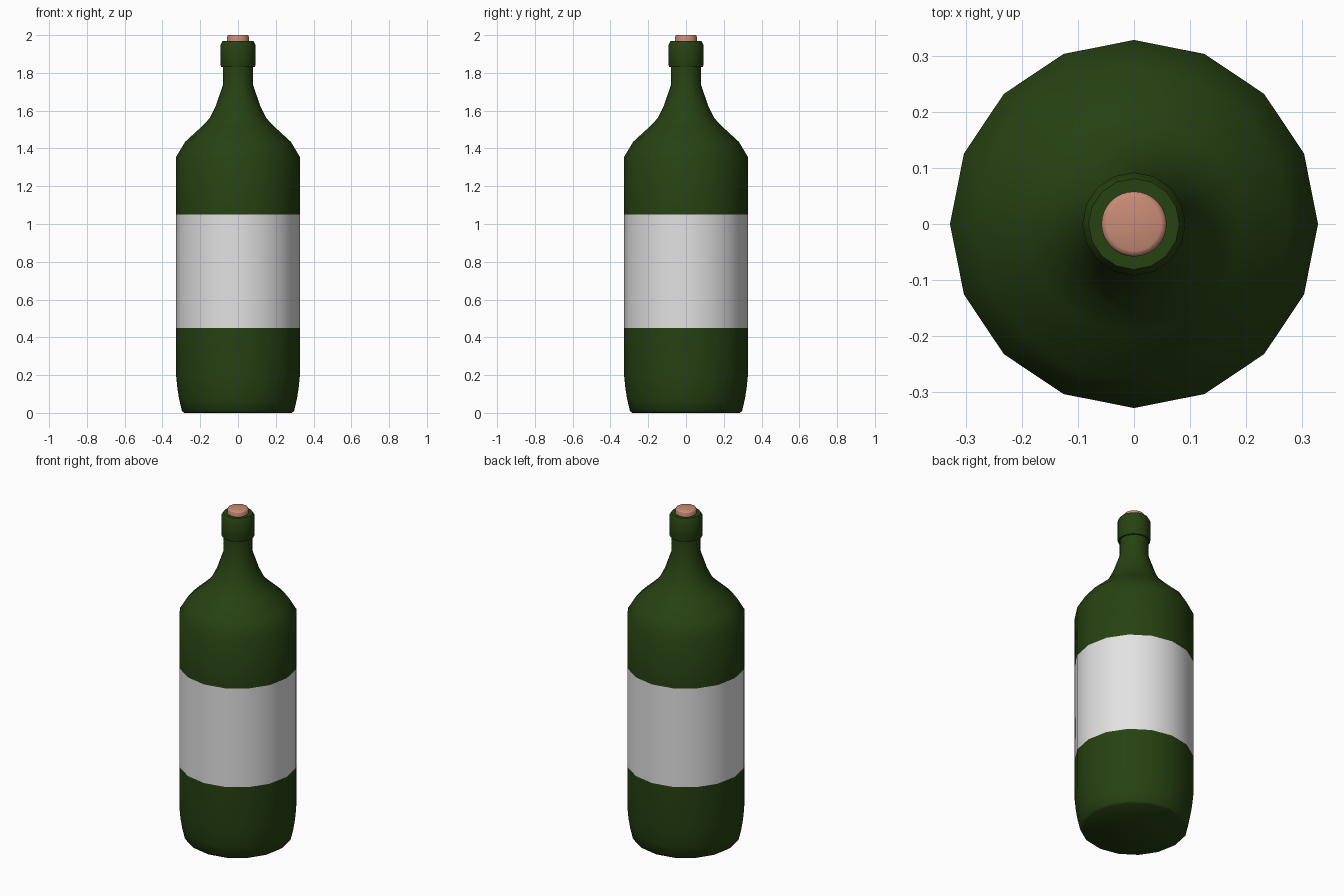
import bpy, bmesh, math

if "Cube" in bpy.data.objects:
    bpy.data.objects.remove(bpy.data.objects["Cube"])


def material(name, rgb):
    m = bpy.data.materials.new(name)
    m.diffuse_color = (*rgb, 1)
    m.use_nodes = True
    m.node_tree.nodes["Principled BSDF"].inputs["Base Color"].default_value = m.diffuse_color
    return m


GREEN = material("dark green glass", (0.02, 0.054, 0.006))
LABEL = material("label paper", (0.76, 0.76, 0.76))
CORK = material("cork", (0.58, 0.26, 0.18))


def lathe(name, profile, sides, mats, rule=None, angle=50):
    """Spin a (radius, height) profile around z, capping both ends."""
    bm = bmesh.new()
    rings = []
    for r, z in profile:
        rings.append([bm.verts.new((r * math.cos(2 * math.pi * i / sides),
                                    r * math.sin(2 * math.pi * i / sides), z))
                      for i in range(sides)])
    for a, b in zip(rings, rings[1:]):
        for i in range(sides):
            j = (i + 1) % sides
            bm.faces.new((a[i], a[j], b[j], b[i]))
    bm.faces.new(rings[0][::-1])
    bm.faces.new(rings[-1])
    if rule:
        for f in bm.faces:
            f.material_index = rule(f.calc_center_median().z)
    me = bpy.data.meshes.new(name)
    bm.to_mesh(me)
    bm.free()
    for m in mats:
        me.materials.append(m)
    ob = bpy.data.objects.new(name, me)
    bpy.context.collection.objects.link(ob)
    bpy.ops.object.select_all(action='DESELECT')
    ob.select_set(True)
    bpy.context.view_layer.objects.active = ob
    bpy.ops.object.shade_smooth_by_angle(angle=math.radians(angle))
    return ob


# Glass body with the label band coloured by height
body = [(0.285, 0), (0.297, 0.01), (0.312, 0.075), (0.321, 0.13), (0.328, 0.2),
        (0.328, 0.45), (0.328, 1.05), (0.328, 1.355), (0.28, 1.435),
        (0.193, 1.515), (0.15, 1.56), (0.118, 1.625), (0.08, 1.735), (0.08, 1.85)]
lathe("bottle_body", body, 16, [GREEN, LABEL],
      lambda z: 1 if 0.45 < z < 1.05 else 0)

# Raised lip around the neck
lathe("neck_collar", [(0.078, 1.83), (0.088, 1.83), (0.092, 1.84), (0.092, 1.95),
                      (0.081, 1.97), (0.055, 1.97)], 16, [GREEN])

# Cork stopper
lathe("cork_stopper", [(0.058, 1.9), (0.058, 1.99), (0.055, 1.997), (0.048, 2.0)],
      32, [CORK])
